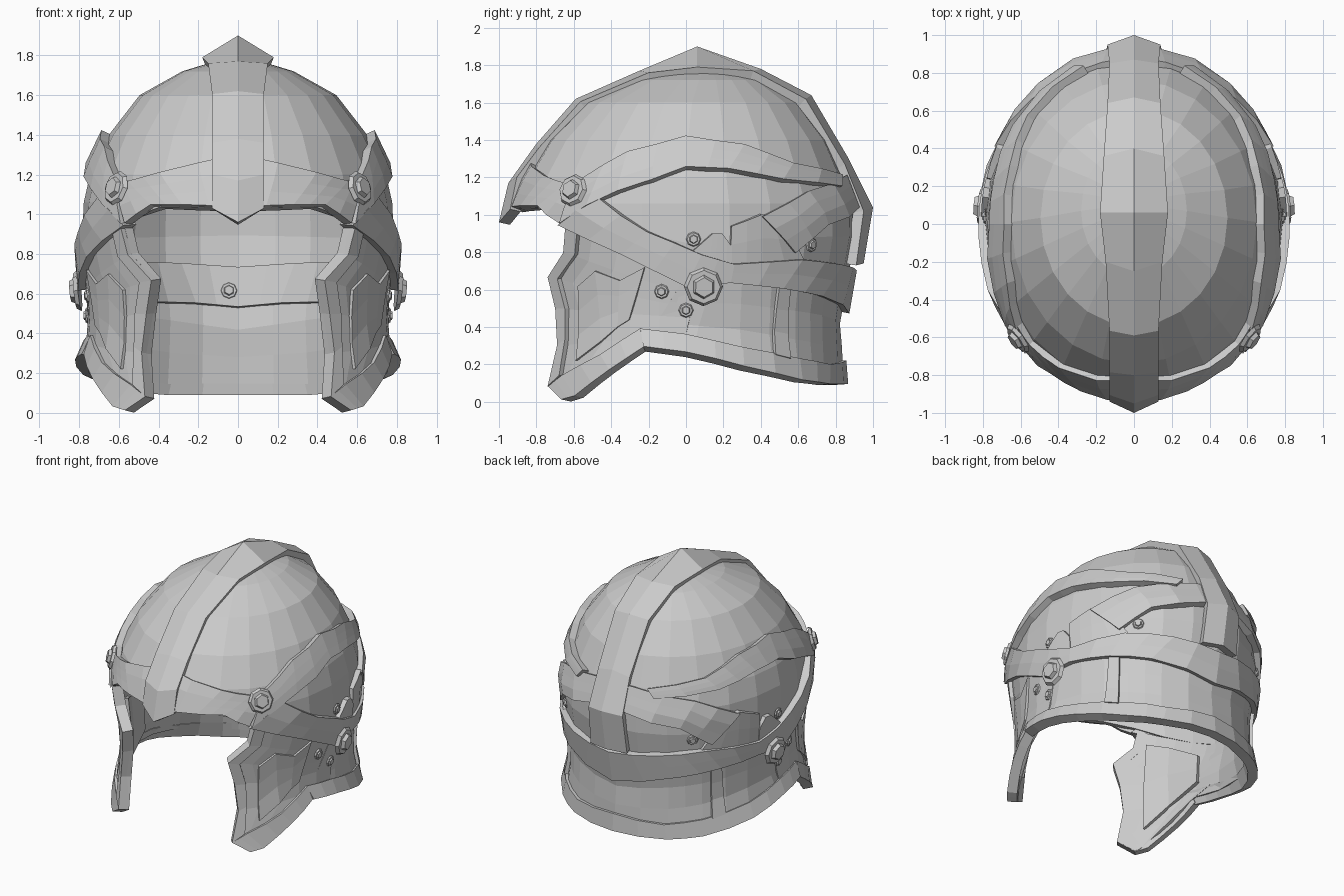
import bpy, bmesh
from math import sin, cos, acos, radians, pi
from mathutils import Vector, Matrix

if "Cube" in bpy.data.objects:
    bpy.data.objects.remove(bpy.data.objects["Cube"])

# Horizontal slices of the helmet body: z, front y, back y, half width
SLICES = [(0, -.88, .82, .81), (.2, -.85, .845, .80), (.4, -.83, .82, .755), (.6, -.85, .855, .765),
          (.8, -.88, .89, .785), (1.0, -.93, .925, .79), (1.2, -.86, .85, .745), (1.4, -.74, .76, .65),
          (1.6, -.54, .605, .495), (1.72, -.28, .42, .28), (1.79, .0, .2, .05)]


def lerp(p, q, t):
    return tuple(a + (b - a) * t for a, b in zip(p, q))


def slice_at(z):
    """Centre y, half length and half width at height z"""
    z = min(max(z, 0), 1.79)
    for p, q in zip(SLICES, SLICES[1:]):
        if z <= q[0]:
            _, f, b, w = lerp(p, q, (z - p[0]) / (q[0] - p[0]))
            return (f + b) / 2, (b - f) / 2, w


def raw(a, z):
    c, l, w = slice_at(z)
    return Vector((w * sin(a), c - l * cos(a), z))


def normal(a, z):
    z = min(max(z, .02), 1.77)
    da = raw(a + .01, z) - raw(a - .01, z)
    return da.cross(raw(a, z + .02) - raw(a, z - .02)).normalized()


def surf(a, z, lift=0):
    return raw(a, z) + normal(a, z) * lift


def to_az(p):
    """Side view point (y, z) to (angle from front, z)"""
    c, l, _ = slice_at(p[1])
    return acos(max(-1, min(1, (c - p[0]) / l))), p[1]


def make(name, bm, thick=0, mirror=True):
    me = bpy.data.meshes.new(name)
    bm.to_mesh(me)
    bm.free()
    ob = bpy.data.objects.new(name, me)
    bpy.context.collection.objects.link(ob)
    if mirror:
        m = ob.modifiers.new("mirror", 'MIRROR')
        m.merge_threshold = .002
    if thick:
        s = ob.modifiers.new("thickness", 'SOLIDIFY')
        s.thickness, s.offset = thick, -1
    return ob


def sheet(name, rows, thick):
    """Quad grid of 3D points, normals outward, given a thickness"""
    bm = bmesh.new()
    g = [[bm.verts.new(p) for p in r] for r in rows]
    for r, s in zip(g, g[1:]):
        for i in range(len(r) - 1):
            bm.faces.new((r[i], r[i + 1], s[i + 1], s[i]))
    bm.normal_update()
    out = sum(f.normal.dot(f.calc_center_median() - Vector((0, 0, .7))) * f.calc_area() for f in bm.faces)
    if out < 0:
        bmesh.ops.reverse_faces(bm, faces=bm.faces[:])
    return make(name, bm, thick)


def refine(pts, n):
    out = [lerp(p, q, i / n) for p, q in zip(pts, pts[1:]) for i in range(n)]
    return out + [pts[-1]]


def plate(name, A, B, lift=.03, lift_b=None, thick=.05, n=2, rows=3):
    """Plate lofted between two side view edges, wrapped onto the body"""
    lift_b = lift if lift_b is None else lift_b
    a, b = (refine([to_az(p) for p in e], n) for e in (A, B))
    grid = [[surf(*lerp(p, q, r / rows), lift + (lift_b - lift) * r / rows) for p, q in zip(a, b)]
            for r in range(rows + 1)]
    return sheet(name, grid, thick)


def rivet(name, y, z, r, lift, mirror=True, inward=False, az=None):
    a, z = az or to_az((y, z))
    d = normal(a, z) * (-1 if inward else 1)
    M = Matrix.Translation(surf(a, z, lift)) @ d.to_track_quat('Z', 'Y').to_matrix().to_4x4()
    bm = bmesh.new()
    for r1, r2, h, seg in ((r, .85 * r, .22 * r, 8), (.72 * r, .5 * r, .45 * r, 6)):
        bmesh.ops.create_cone(bm, cap_ends=True, segments=seg, radius1=r1, radius2=r2, depth=h,
                              matrix=M @ Matrix.Translation((0, 0, h / 2)))
    make(name, bm, mirror=mirror)


# Dome shell, with a lower edge dipping at the sides
EDGE = [to_az(p) for p in [(-1, 1.03), (-.8, 1.04), (-.66, .98), (-.3, .78), (0, .64), (.3, .68), (.6, .7), (1, .72)]]


def edge_z(a):
    for p, q in zip(EDGE, EDGE[1:]):
        if a <= q[0] + 1e-6:
            return p[1] + (q[1] - p[1]) * (a - p[0]) / (q[0] - p[0])
    return EDGE[-1][1]


angles = [pi * i / 12 for i in range(13)]
dome = [[surf(a, z) for a in angles] for z in (1.79, 1.72, 1.6, 1.4, 1.2, 1.06)]
for t in (.5, 1):
    dome.append([surf(a, 1.06 + (edge_z(a) - 1.06) * t) for a in angles])
sheet("dome", dome, .05)

# Raised centre ridge: peak y, z, then edge y, z and half width
RIDGE = [(-1, .96, -.94, 1.03, .13), (-.95, 1.17, -.905, 1.2, .13), (-.8, 1.38, -.785, 1.36, .13),
         (-.59, 1.62, -.565, 1.605, .13), (-.25, 1.77, -.2, 1.76, .15), (.06, 1.9, .06, 1.79, .18),
         (.4, 1.78, .36, 1.77, .16), (.67, 1.64, .64, 1.62, .14), (.87, 1.3, .85, 1.27, .13),
         (1.0, 1.04, .95, 1.02, .14), (.95, .74, .91, .73, .15)]
sheet("centre_ridge", [[Vector((0, p[0], p[1])), Vector((p[4], p[2], p[3]))] for p in RIDGE], .06)

# Brow plate and the arched band over each side
plate("brow_plate", [(-1, 1.29), (-.74, 1.2), (-.62, 1.16), (-.52, 1.19)],
      [(-1, 1.03), (-.86, 1.04), (-.77, 1.04), (-.66, .96)], .03, thick=.05)
plate("side_arch_band", [(-.54, 1.18), (-.3, 1.32), (0, 1.4), (.3, 1.36), (.55, 1.26), (.8, 1.2)],
      [(-.65, .96), (-.35, 1.12), (0, 1.24), (.22, 1.23), (.5, 1.18), (.8, 1.14)], .045)

# Wing plates reaching forward from the back ridge
plate("back_wing", [(.4, .99), (.64, 1.12), (.83, 1.2), (1, 1.21)],
      [(.57, .8), (.74, .95), (.9, 1.03), (1, 1.04)], .03)
plate("wing_base", [(.24, .94), (.4, 1.0), (.5, .98)], [(.23, .74), (.4, .75), (.62, .76)], .02, rows=2)
plate("small_tab", [(.04, .81), (.14, .9), (.19, .9), (.24, .83)],
      [(.04, .76), (.12, .74), (.18, .74), (.24, .74)], .025, rows=1)

# Strap from brow to hinge, continuing round the back
plate("lower_band", [(-.45, 1.08), (-.2, .91), (.08, .79), (.25, .74), (.6, .765), (.8, .74), (1, .71)],
      [(-.66, .95), (-.33, .79), (0, .62), (.23, .64), (.5, .61), (.7, .57), (1, .48)], .04, thick=.08, rows=2)
# Inner band seen across the back through the face opening
plate("inner_back_band", [(.4, .74), (.6, .75), (.8, .74), (1, .72)],
      [(.4, .55), (.6, .55), (.8, .54), (1, .52)], -.05, thick=.04, rows=1)

# Cheek guards, with raised rims and inner lining
front = [(-.63, .94), (-.64, .8), (-.72, .67), (-.68, .5), (-.67, .3), (-.72, .08), (-.65, .01)]
plate("cheek_guard", front,
      [(.06, .62), (.05, .56), (.03, .5), (.02, .45), (0, .36), (-.24, .3), (-.57, .04)], .0, thick=.05, n=1, rows=5)
plate("cheek_front_rim", front[:-1],
      [(-.57, .9), (-.58, .79), (-.67, .66), (-.63, .5), (-.63, .33), (-.66, .14)], .025, thick=.075, n=1, rows=1)
plate("cheek_bottom_rim", [(-.72, .08), (-.65, .14), (-.45, .25), (-.24, .39)],
      [(-.65, .01), (-.58, .03), (-.4, .17), (-.22, .29)], .02, .025, thick=.07, rows=1)
plate("cheek_panel", [(-.57, .62), (-.48, .7), (-.35, .65), (-.22, .72)],
      [(-.58, .22), (-.45, .32), (-.36, .4), (-.3, .44)], .015, thick=.03, n=1)
plate("cheek_lining", [(-.56, .8), (-.4, .74), (-.15, .6)],
      [(-.58, .16), (-.4, .3), (-.15, .4)], -.045, thick=.03, n=1, rows=2)

# Neck guard with flared rim and an upright bar each side
plate("neck_guard", [(-.02, .64), (.3, .66), (.6, .64), (.75, .62), (1, .55)],
      [(-.22, .32), (.3, .25), (.6, .18), (.74, .15), (1, .15)], 0)
plate("neck_rim", [(-.24, .39), (0, .36), (.3, .29), (.6, .23), (.76, .2), (1, .22)],
      [(-.22, .29), (0, .26), (.3, .19), (.6, .12), (.74, .1), (1, .1)], .015, .035, thick=.07, rows=1)
plate("neck_bar", [(.49, .62), (.55, .62)], [(.47, .25), (.55, .23)], .02, n=1)

# Rivets
for name, y, z, r, lift in [("brow_rivet", -.58, 1.12, .09, .04), ("hinge_rivet", .09, .62, .105, .035),
                            ("upper_small_rivet", .04, .87, .04, 0), ("back_small_rivet", .67, .84, .04, .0),
                            ("cheek_small_rivet", -.13, .59, .04, 0), ("neck_small_rivet", 0, .49, .04, 0)]:
    rivet(name, y, z, r, lift)
rivet("inner_back_rivet", 0, 0, .045, -.088, mirror=False, inward=True, az=(radians(184), .6))
